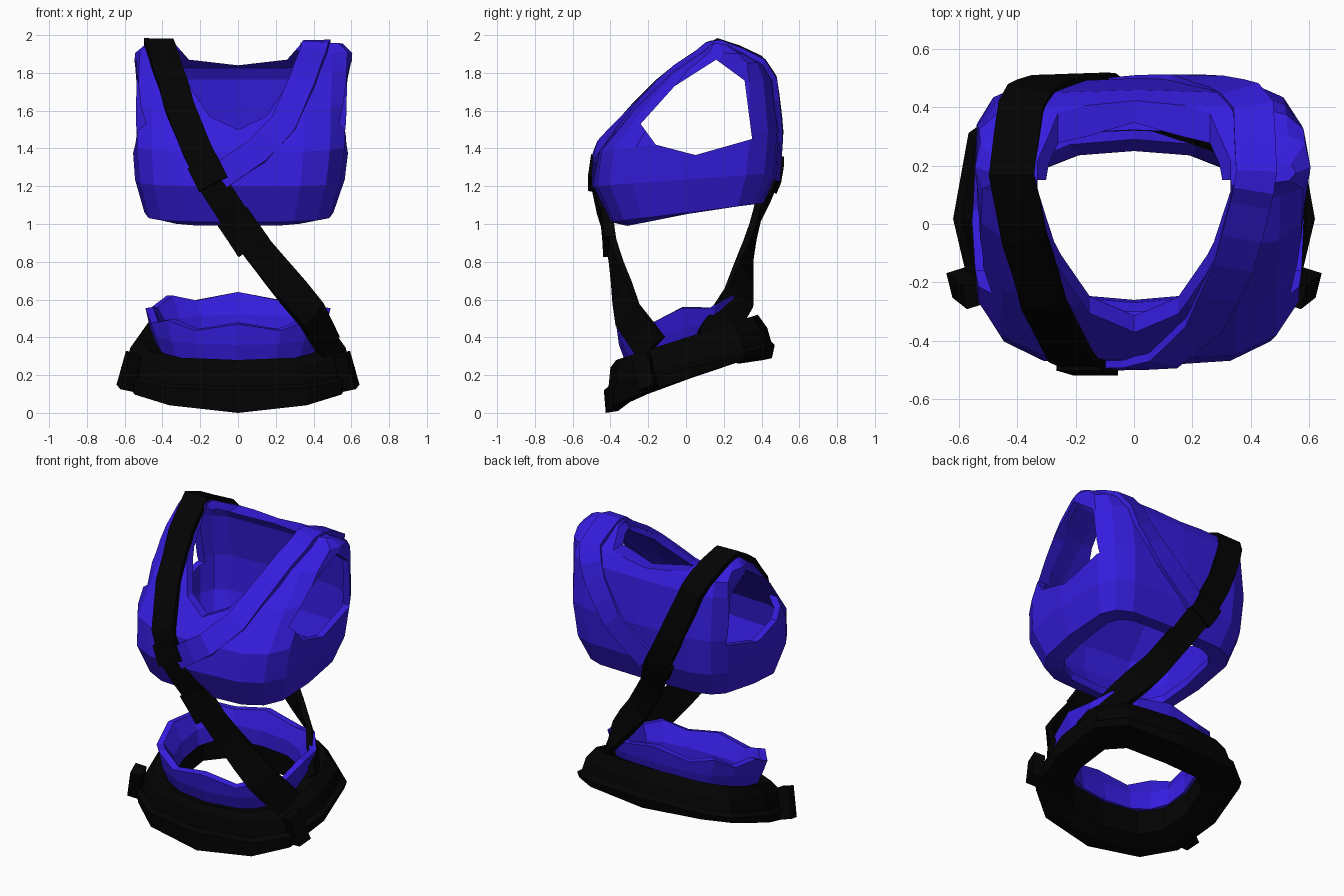
import bpy, bmesh, math
from mathutils import Vector
from mathutils.bvhtree import BVHTree

if "Cube" in bpy.data.objects:
    bpy.data.objects.remove(bpy.data.objects["Cube"])


def material(name, rgb):
    m = bpy.data.materials.new(name)
    m.use_nodes = True
    m.diffuse_color = (*rgb, 1)
    m.node_tree.nodes["Principled BSDF"].inputs["Base Color"].default_value = (*rgb, 1)
    return m


PURPLE = material("purple cloth", (0.036, 0.012, 0.73))
BLACK = material("black leather", (0.001, 0.001, 0.001))


def add_object(name, bm, mat):
    bmesh.ops.recalc_face_normals(bm, faces=bm.faces)
    me = bpy.data.meshes.new(name)
    bm.to_mesh(me)
    bm.free()
    me.materials.append(mat)
    ob = bpy.data.objects.new(name, me)
    bpy.context.collection.objects.link(ob)
    return ob


def ring(w, yf, zf, yb, zb, n=16, p_front=0.7, p_back=0.7, cx=0.0):
    """Tilted rounded-box loop: front point (yf, zf), back point (yb, zb)."""
    pts = []
    for i in range(n):
        a = math.tau * i / n
        p = p_back if math.sin(a) > 0 else p_front
        c, s = (math.copysign(abs(v) ** p, v) if abs(v) > 1e-6 else 0.0
                for v in (math.cos(a), math.sin(a)))
        f = (s + 1) / 2
        pts.append(Vector((cx + w * c, yf + (yb - yf) * f, zf + (zb - zf) * f)))
    return pts


def loft(rings, loop=False, caps=()):
    bm = bmesh.new()
    vs = [[bm.verts.new(p) for p in r] for r in rings]
    n = len(vs[0])
    for k in range(len(vs) if loop else len(vs) - 1):
        a, b = vs[k], vs[(k + 1) % len(vs)]
        for i in range(n):
            j = (i + 1) % n
            bm.faces.new((a[i], a[j], b[j], b[i]))
    for k in caps:
        bm.faces.new(vs[k])
    bmesh.ops.recalc_face_normals(bm, faces=bm.faces)
    return bm


# Vest shell: tilted rings from the turned-in hem up to the shoulder ridge
vest_rings = [
    (0.40, -0.31, 0.99, 0.32, 1.115),
    (0.50, -0.40, 1.01, 0.41, 1.11), (0.555, -0.49, 1.20, 0.48, 1.27),
    (0.575, -0.47, 1.38, 0.50, 1.50), (0.575, -0.29, 1.60, 0.46, 1.78),
    (0.575, -0.10, 1.80, 0.41, 1.86), (0.575, 0.07, 1.91, 0.32, 1.90),
    (0.52, 0.13, 1.96, 0.22, 1.95)]
shell = loft([ring(*r, p_front=0.57, p_back=0.42, cx=0.005 * k)
              for k, r in enumerate(vest_rings)], caps=(-1,))
tree = BVHTree.FromBMesh(shell)
vest = add_object("vest", shell, PURPLE)
mod = vest.modifiers.new("thickness", "SOLIDIFY")
mod.thickness, mod.offset = 0.045, -1


# Arm and neck openings
def neck_prism(y0, y1, half):
    pts = half + [(-x, z) for x, z in reversed(half) if x]
    return loft([[Vector((x, y, z)) for x, z in pts] for y in (y0, y1)], caps=(0, 1))


arm = [(0.16, 1.87), (0.31, 1.76), (0.35, 1.45), (0.05, 1.365),
       (-0.16, 1.42), (-0.24, 1.53), (-0.06, 1.73)]
arm_cut = loft([[Vector((x, y, z)) for y, z in arm] for x in (-1, 1)], caps=(0, 1))
front_cut = neck_prism(-0.7, 0.15, [(0, 1.50), (0.15, 1.57), (0.25, 1.72),
                                    (0.33, 1.88), (0.34, 2.3)])
back_cut = neck_prism(0.10, 0.7, [(0, 1.84), (0.26, 1.87), (0.33, 1.95), (0.34, 2.3)])
cutters = [add_object(name, bm, PURPLE) for name, bm in (
    ("arm_cutter", arm_cut), ("front_neck_cutter", front_cut), ("back_neck_cutter", back_cut))]
for c in cutters:
    c.hide_render = True
    mod = vest.modifiers.new(c.name, "BOOLEAN")
    mod.operation, mod.solver, mod.object = "DIFFERENCE", "EXACT", c
bpy.context.view_layer.update()
graph = bpy.context.evaluated_depsgraph_get()
cut_mesh = bpy.data.meshes.new_from_object(vest.evaluated_get(graph))
vest.modifiers.clear()
vest.data = cut_mesh
for c in cutters:
    bpy.data.objects.remove(c)


def ribbon(name, points, width, thick, mat, lift=0.01):
    """Flat band along a path; points on the vest are laid onto its surface."""
    pts = [Vector(p) for p in points]
    path = []
    for a, b in zip(pts, pts[1:]):
        path += [a, (a + b) / 2]
    path.append(pts[-1])
    spots = []
    for p in path:
        f = min(max((1 - p.z) / 0.4, 0), 1)
        out = (p - Vector((p.x * (1 - f), 0.1, min(p.z, 1.45)))).normalized()
        if p.z > 1.15:
            hit = tree.find_nearest(p)
            p, out = hit[0] + out * lift, (out + hit[1] * 0.6).normalized()
        spots.append((p, out, width * (1 + 0.2 * f * f)))
    sections = []
    for i, (p, out, wide) in enumerate(spots):
        t = (spots[min(i + 1, len(spots) - 1)][0] - spots[max(i - 1, 0)][0]).normalized()
        side = t.cross(out).normalized() * wide / 2
        up = side.cross(t).normalized() * thick / 2
        sections.append([p + side + up, p - side + up, p - side - up, p + side - up])
    return add_object(name, loft(sections, caps=(0, -1)), mat)


# Black strap: left hip, across the front, over the right shoulder, down the back
front = [(0.49, -0.18, 0.34), (0.39, -0.31, 0.52), (0.20, -0.365, 0.75), (0.03, -0.41, 0.96),
         (-0.15, -0.50, 1.24), (-0.22, -0.47, 1.42), (-0.31, -0.29, 1.64), (-0.38, -0.06, 1.85)]
back = [(-0.39, 0.40, 1.87), (-0.33, 0.47, 1.70), (-0.23, 0.50, 1.46), (-0.13, 0.48, 1.26),
        (-0.02, 0.38, 1.06), (0.11, 0.33, 0.86), (0.32, 0.28, 0.61), (0.48, 0.14, 0.38)]
ribbon("shoulder_strap", front + [(-0.42, 0.17, 1.98)] + back, 0.155, 0.035, BLACK)

# Strap buckles
for name, width, a, b in (
        ("front_lower_buckle", 0.185, (0.08, -0.405, 0.88), (-0.03, -0.42, 1.04)),
        ("front_upper_buckle", 0.17, (-0.13, -0.49, 1.21), (-0.19, -0.48, 1.33)),
        ("back_buckle", 0.17, (-0.11, 0.47, 1.20), (-0.17, 0.49, 1.32))):
    ribbon(name, [a, b], width, 0.06, BLACK)

# Purple sash over the left shoulder, mirroring the strap
ribbon("sash", [(-0.10, -0.49, 1.25), (0.10, -0.47, 1.39), (0.24, -0.36, 1.54),
                (0.34, -0.15, 1.76), (0.40, 0.06, 1.92), (0.42, 0.18, 1.97),
                (0.41, 0.40, 1.87), (0.32, 0.47, 1.68), (0.18, 0.50, 1.48),
                (-0.06, 0.48, 1.28)], 0.14, 0.03, PURPLE, 0.006)

# Belt: a stepped, tilted hoop whose lower edge sags at the front
belt_rings = [
    (0.41, -0.28, 0.07, 0.275, 0.26), (0.55, -0.36, 0.01, 0.41, 0.28),
    (0.61, -0.425, 0.0, 0.455, 0.29), (0.62, -0.435, 0.12, 0.47, 0.36),
    (0.59, -0.41, 0.14, 0.45, 0.38), (0.57, -0.40, 0.24, 0.43, 0.45),
    (0.52, -0.37, 0.28, 0.38, 0.52), (0.41, -0.28, 0.27, 0.27, 0.46)]
loops = [ring(*r, n=12, p_front=0.75, p_back=0.62) for r in belt_rings]
for r in loops[:3]:
    for p in r:
        p.z += 0.07 * abs(p.x)
add_object("belt", loft(loops, loop=True), BLACK)

# Belt clips on both front corners
for name, s in (("left_belt_clip", 1), ("right_belt_clip", -1)):
    bm = bmesh.new()
    bmesh.ops.create_cube(bm, size=1)
    bmesh.ops.scale(bm, vec=(0.07, 0.09, 0.19), verts=bm.verts)
    clip = add_object(name, bm, BLACK)
    clip.location = (s * 0.575, -0.22, 0.22)
    clip.rotation_euler = (0.28, -s * 0.2, -s * 0.3)

# Gathered cloth rising out of the belt, with a wavy rim
wrap_rings = [
    (0.42, -0.31, 0.24, 0.29, 0.42), (0.465, -0.355, 0.36, 0.32, 0.53),
    (0.49, -0.37, 0.45, 0.33, 0.62), (0.45, -0.33, 0.46, 0.29, 0.62),
    (0.40, -0.27, 0.36, 0.25, 0.52), (0.39, -0.26, 0.24, 0.25, 0.42)]
loops = [ring(*r, p_front=0.8, p_back=0.75) for r in wrap_rings]
for r in loops[2:4]:
    for i, p in enumerate(r):
        p.z += 0.02 * (-1) ** i
add_object("waist_cloth", loft(loops, loop=True), PURPLE)
